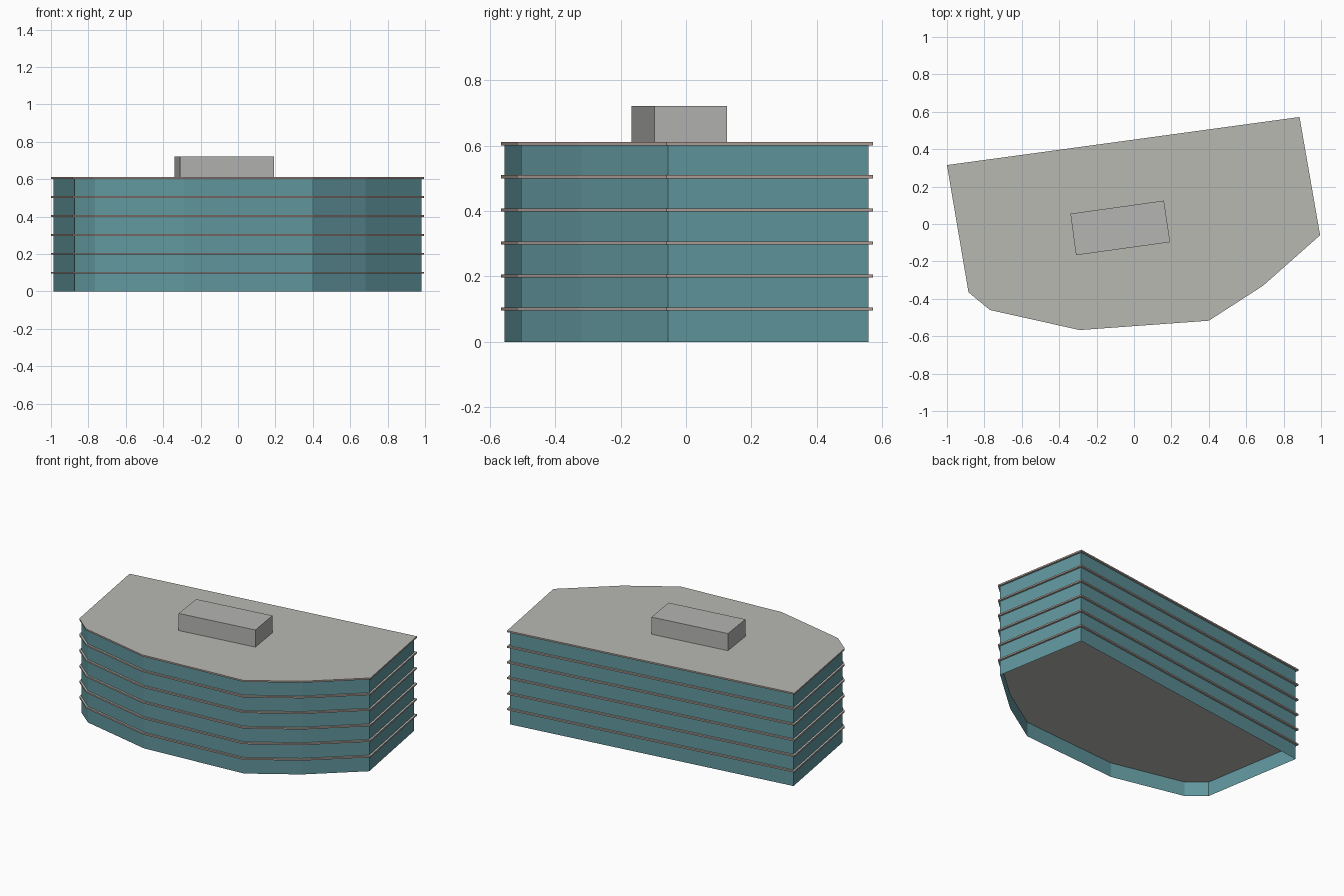
import bpy
import bmesh
from mathutils import Vector

cube = bpy.data.objects.get("Cube")
if cube:
    bpy.data.objects.remove(cube, do_unlink=True)


def material(name, rgb):
    mat = bpy.data.materials.new(name)
    mat.use_nodes = True
    color = (*rgb, 1.0)
    mat.diffuse_color = color
    mat.node_tree.nodes["Principled BSDF"].inputs["Base Color"].default_value = color
    return mat


TEAL = material("teal glass", (0.12, 0.31, 0.34))
GREY = material("roof grey", (0.48, 0.48, 0.45))
TAUPE = material("taupe slab edge", (0.45, 0.35, 0.31))
PLANT = material("plant room grey", (0.46, 0.46, 0.45))


def inset(points, distance):
    """Offset a clockwise outline inward with mitred corners."""
    result = []
    for i, p in enumerate(points):
        p = Vector(p)
        a = (p - Vector(points[i - 1])).normalized()
        b = (Vector(points[(i + 1) % len(points)]) - p).normalized()
        na, nb = Vector((a.y, -a.x)), Vector((b.y, -b.x))
        result.append(p + (na + nb) * distance / (1 + na.dot(nb)))
    return result


def prism(name, points, bottom, top, side, cap=None):
    """Extrude an outline; without a cap material the ends stay open."""
    bm = bmesh.new()
    low = [bm.verts.new((x, y, bottom)) for x, y in points]
    high = [bm.verts.new((x, y, top)) for x, y in points]
    for i in range(len(points)):
        j = (i + 1) % len(points)
        bm.faces.new((low[j], low[i], high[i], high[j]))
    if cap:
        for ring in (low, high[::-1]):
            bm.faces.new(ring).material_index = 1
    mesh = bpy.data.meshes.new(name)
    bm.to_mesh(mesh)
    bm.free()
    for mat in (side, cap):
        if mat:
            mesh.materials.append(mat)
    obj = bpy.data.objects.new(name, mesh)
    bpy.context.collection.objects.link(obj)
    return obj


# Clockwise plan of the building
outline = [(-1, 0.315), (0.885, 0.572), (0.995, -0.06), (0.69, -0.33),
           (0.4, -0.517), (-0.29, -0.567), (-0.77, -0.46), (-0.885, -0.365)]
storey = 0.1012
first = 0.095

# Glass facade, open underneath
prism("facade", inset(outline, 0.012), 0, 0.602, TEAL)

# Floor slabs projecting past the glass, and the roof
for level in range(6):
    z = first + level * storey
    name = "roof_slab" if level == 5 else f"floor_slab_{level + 1}"
    prism(name, outline, z, z + 0.01, TAUPE, GREY)

# Rooftop plant room
plan = [(-0.34, 0.055), (0.16, 0.125), (0.193, -0.097), (-0.31, -0.167)]
prism("plant_room", plan, 0.61, 0.722, PLANT, PLANT)
